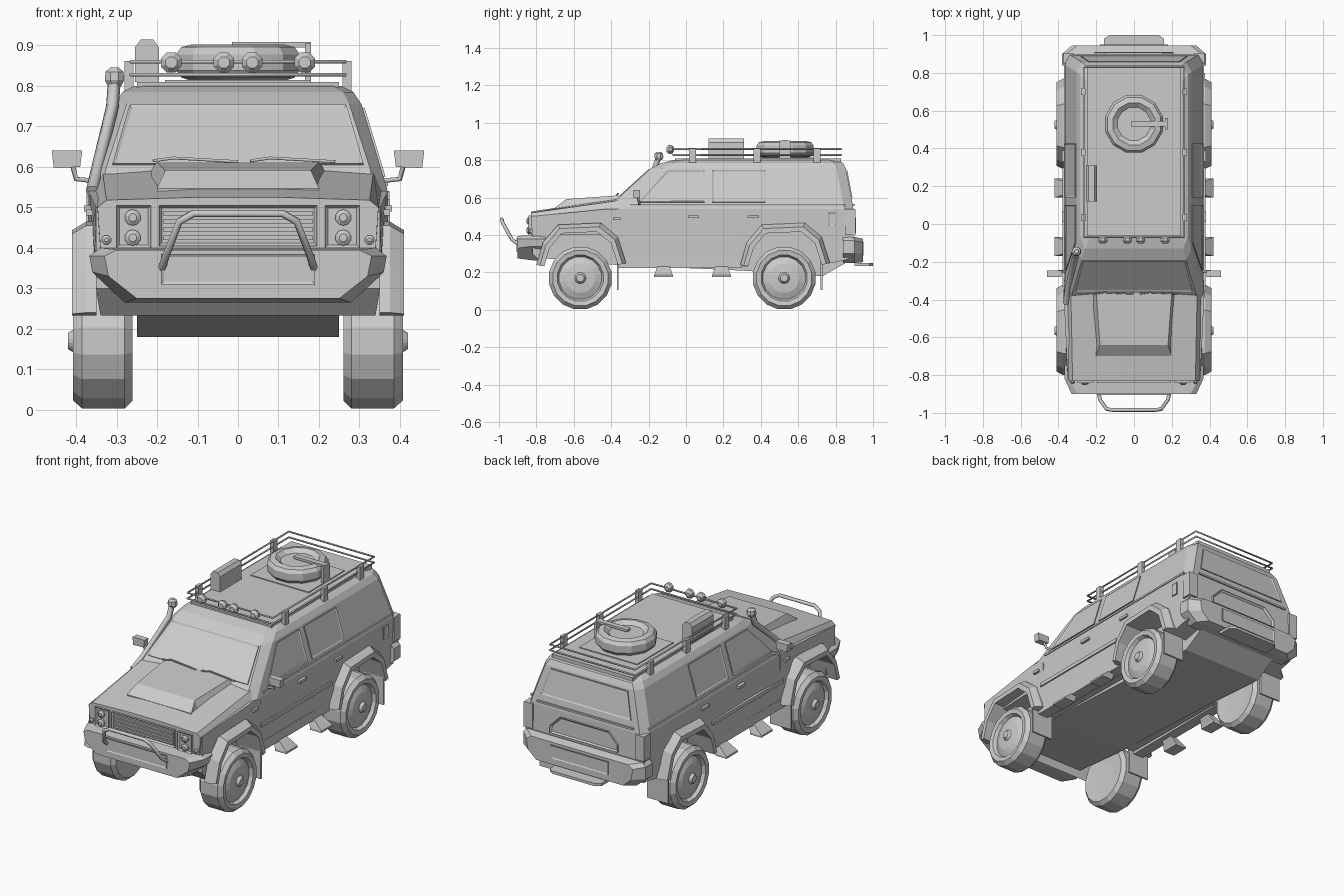
import bpy, bmesh, math
from mathutils import Vector

default = bpy.data.objects.get("Cube")
if default:
    bpy.data.objects.remove(default, do_unlink=True)


# ---------- helpers ----------
def finish(name, bm, mirror=False):
    bmesh.ops.recalc_face_normals(bm, faces=bm.faces[:])
    mesh = bpy.data.meshes.new(name)
    bm.to_mesh(mesh)
    bm.free()
    obj = bpy.data.objects.new(name, mesh)
    bpy.context.collection.objects.link(obj)
    if mirror:
        mod = obj.modifiers.new("Mirror", 'MIRROR')
        mod.use_mirror_merge = False
    return obj


def loft(name, rings, mirror=False, cap=True, wrap=False):
    """Skin a row of closed rings that share one point count."""
    bm = bmesh.new()
    rows = [[bm.verts.new(p) for p in ring] for ring in rings]
    pairs = list(zip(rows, rows[1:]))
    if wrap:
        pairs.append((rows[-1], rows[0]))
    for low, high in pairs:
        for i in range(len(low)):
            j = (i + 1) % len(low)
            bm.faces.new((low[i], low[j], high[j], high[i]))
    if cap and not wrap:
        bm.faces.new(rows[0])
        bm.faces.new(rows[-1])
    return finish(name, bm, mirror)


def sym(half):
    return half + [(-x, v) for x, v in reversed(half)]


def along_y(name, sections):
    return loft(name, [[(x, y, z) for x, z in sym(half)] for y, half in sections])


def box(name, x, y, z, mirror=False):
    ring = lambda h: [(x[0], y[0], h), (x[1], y[0], h), (x[1], y[1], h), (x[0], y[1], h)]
    return loft(name, [ring(z[0]), ring(z[1])], mirror)


def lathe(name, profile, center, axis, segments, mirror=False):
    """Turn (height, radius) points around an axis."""
    turn = Vector((0, 0, 1)).rotation_difference(Vector(axis))
    rings = []
    for h, r in profile:
        angles = [math.tau * (i + .5) / segments for i in range(segments)]
        rings.append([Vector(center) + turn @ Vector((r * math.cos(a), r * math.sin(a), h))
                      for a in angles])
    return loft(name, rings, mirror)


def panel(name, points, outward, mirror=False, lift=.005, border=.01, sink=.004):
    """Thin plate with a raised border."""
    points = [Vector(p) for p in points]
    n = (points[1] - points[0]).cross(points[2] - points[0]).normalized()
    if n.dot(Vector(outward)) < 0:
        points.reverse()
        n = -n
    bm = bmesh.new()
    back = [bm.verts.new(p - n * .01) for p in points]
    front = [bm.verts.new(p + n * lift) for p in points]
    for i in range(len(points)):
        j = (i + 1) % len(points)
        bm.faces.new((back[i], back[j], front[j], front[i]))
    bm.faces.new(back[::-1])
    face = bm.faces.new(front)
    bm.normal_update()
    bmesh.ops.inset_region(bm, faces=[face], thickness=border, depth=-sink)
    return finish(name, bm, mirror)


def tube(name, points, radius, cyclic=False):
    curve = bpy.data.curves.new(name, 'CURVE')
    curve.dimensions = '3D'
    curve.bevel_depth = radius
    curve.bevel_resolution = 1
    curve.use_fill_caps = True
    spline = curve.splines.new('POLY')
    spline.points.add(len(points) - 1)
    for point, co in zip(spline.points, points):
        point.co = (*co, 1)
    spline.use_cyclic_u = cyclic
    obj = bpy.data.objects.new(name, curve)
    bpy.context.collection.objects.link(obj)
    return obj


AXLES = {"front": -.565, "rear": .525}
ARCH = [(-.235, .24), (-.2, .36), (-.12, .455), (.11, .465), (.2, .39), (.245, .25)]


def arch(axle, scale):
    return [(axle + y * scale, .2 + (z - .2) * scale) for y, z in ARCH]


# ---------- lower body with wheel openings ----------
side = [(-.82, .5), (-.82, .3), *arch(AXLES["front"], .82), *arch(AXLES["rear"], .82),
        (.87, .27), (.9, .4), (.895, .54), (-.42, .54)]


def half_width(y, z):
    return .37 - .06 * max(0, -.5 - y) - (.015 if z < .3 else 0)


loft("lower_body", [[(s * half_width(y, z), y, z) for y, z in side] for s in (-1, 1)])
floor = [(-.8, .45), (-.8, .28), (-.37, .24), (.3, .21), (.73, .18), (.87, .26), (.87, .45)]
loft("underbody", [[(x, y, z) for y, z in floor] for x in (-.25, .25)])

# ---------- cabin: height, front, back, front half width, half width ----------
cabin = [(.54, -.42, .895, .34, .37), (.6, -.36, .885, .325, .352),
         (.755, -.19, .855, .275, .305), (.785, -.13, .84, .26, .285), (.8, -.07, .81, .23, .255)]
rings = []
for z, front, back, xf, x in cabin:
    half = [(xf, front), (x, front + .06), (x, back - .05), (x - .03, back)]
    rings.append([(px, py, z) for px, py in sym(half)])
loft("cabin", rings)

# ---------- hood and scoop ----------
along_y("hood", [(-.83, [(.34, .4), (.347, .5), (.325, .518), (.1, .525)]),
                 (-.32, [(.36, .4), (.365, .53), (.335, .59), (.1, .605)])])
along_y("hood_scoop", [(-.7, [(.2, .53), (.2, .547)]), (-.64, [(.2, .54), (.18, .592)]),
                       (-.36, [(.23, .57), (.2, .612)])])

# ---------- glass ----------
def on_side(points):
    return [(.37 - .303 * (z - .54), y, z) for y, z in points]


panel("front_window", on_side([(-.25, .575), (-.1, .745), (.1, .745), (.1, .575)]), (1, 0, 0), True)
panel("rear_side_window", on_side([(.14, .575), (.14, .745), (.425, .745), (.425, .575)]),
      (1, 0, 0), True)
panel("windshield", [(-.31, -.355, .605), (.31, -.355, .605), (.268, -.195, .75),
                     (-.268, -.195, .75)], (0, -1, 0))
panel("tailgate_window", [(-.28, .885, .6), (.28, .885, .6), (.24, .857, .745),
                          (-.24, .857, .745)], (0, 1, 0))
for x in (-.16, .08):
    tube("wiper", [(x - .05, -.37, .615), (x, -.362, .622), (x + .16, -.37, .613)], .004)

# ---------- side trim ----------
box("side_moulding", (.36, .378), (-.33, .3), (.375, .395), True)
box("belt_trim", (.35, .371), (-.3, .85), (.553, .563), True)
box("sill", (.3, .362), (-.36, .3), (.225, .28), True)
for y in (.04, .36):
    box("door_handle", (.36, .38), (y - .03, y + .03), (.49, .505), True)
panel("fuel_flap", [(.37, .76, .45), (.37, .8, .45), (.37, .8, .52), (.37, .76, .52)], (1, 0, 0))
box("side_marker", (.35, .375), (-.39, -.35), (.48, .495), True)

# ---------- wheels, flares and flaps ----------
wheel = [(-.07, .08), (-.075, .15), (-.055, .17), (.05, .17), (.072, .15), (.068, .125),
         (.05, .115), (.065, .08), (.07, .03), (.085, .02), (.085, .01)]
for place, y in AXLES.items():
    lathe(place + "_wheel", wheel, (.335, y, .17), (1, 0, 0), 16, True)
    rims = [(.35, 1), (.375, 1), (.41, .92), (.41, .82), (.35, .82)]
    strips = [[(x, py, pz) for py, pz in arch(y, s)] for x, s in rims]
    loft(place + "_fender_flare", list(zip(*strips)), True)
    box(place + "_mud_flap", (.27, .4), (y + .195, y + .205), (.105, .3), True)
for y in (-.12, .19):
    ring = lambda x0, x1, w, z: [(x0, y - w, z), (x1, y - w, z), (x1, y + w, z), (x0, y + w, z)]
    loft("side_step", [ring(.35, .42, .05, .175), ring(.35, .42, .05, .185),
                       ring(.32, .35, .03, .24)], True)

# ---------- front end ----------
wide = [(.28, .265), (.36, .34), (.367, .38), (.34, .4)]
slim = [(.25, .275), (.32, .33), (.33, .38), (.3, .395)]
along_y("front_bumper", [(-.75, wide), (-.82, wide), (-.9, slim)])
panel("bumper_plate", [(-.19, -.9, .31), (.19, -.9, .31), (.19, -.9, .385), (-.19, -.9, .385)],
      (0, -1, 0))
panel("grille", [(-.195, -.83, .405), (.195, -.83, .405), (.195, -.83, .505), (-.195, -.83, .505)],
      (0, -1, 0), lift=.012, sink=.01)
for i in range(4):
    box("grille_slat", (-.185, .185), (-.842, -.82), (.42 + i * .02, .43 + i * .02))
panel("headlight_frame", [(.215, -.83, .4), (.3, -.83, .4), (.3, -.83, .505), (.215, -.83, .505)],
      (0, -1, 0), True, lift=.012, sink=.008)
for z in (.425, .475):
    lathe("headlight", [(0, .02), (.015, .02), (.022, .01)], (.26, -.83, z), (0, -1, 0), 10, True)
lathe("indicator", [(0, .012), (.01, .012), (.015, .005)], (.325, -.83, .42), (0, -1, 0), 8, True)
bar = [(-.19, -.88, .34), (-.18, -.93, .375), (-.145, -.98, .465), (-.11, -.985, .485)]
tube("bull_bar", bar + [(-x, y, z) for x, y, z in reversed(bar)], .01)

# ---------- mirrors and snorkel ----------
loft("wing_mirror", [[(x, y, z) for x, z in [(.39, .6), (.455, .597), (.46, .64), (.385, .64)]]
                     for y in (-.28, -.245)], True)
for s in (-1, 1):
    tube("mirror_stalk", [(s * .35, -.25, .565), (s * .4, -.25, .57), (s * .41, -.26, .61)], .007)
tube("snorkel_pipe", [(-.36, -.42, .54), (-.35, -.34, .585), (-.31, -.17, .75),
                      (-.305, -.145, .82)], .016)
lathe("snorkel_head", [(0, .018), (.015, .026), (.035, .024), (.045, .012)],
      (-.305, -.145, .8), (0, 0, 1), 8)

# ---------- rear end ----------
wide = [(.32, .25), (.38, .3), (.38, .37), (.36, .39)]
slim = [(.27, .255), (.32, .3), (.33, .36), (.3, .38)]
along_y("rear_bumper", [(.84, wide), (.9, wide), (.945, slim)])
panel("rear_bumper_plate", [(-.18, .945, .29), (.18, .945, .29), (.18, .945, .365),
                            (-.18, .945, .365)], (0, 1, 0))
step = [(.16, .9), (.16, .98), (.13, 1)]
loft("rear_step", [[(x, y, z) for x, y in sym(step)] for z in (.235, .25)])
box("tail_light", (.32, .374), (.85, .906), (.4, .54), True)
panel("plate_recess", [(-.21, .898, .41), (.21, .898, .41), (.21, .897, .45), (.15, .895, .51),
                       (-.15, .895, .51), (-.21, .897, .45)], (0, 1, 0), lift=.012, sink=.01)
box("tailgate_trim", (-.3, .3), (.87, .9), (.555, .565))

# ---------- roof rack and load ----------
box("roof_panel", (-.25, .25), (-.06, .83), (.79, .81))
for z in (.828, .86):
    tube("rack_rail", [(-.265, -.07, z), (.265, -.07, z), (.265, .83, z), (-.265, .83, z)], .005, True)
for y in (.035, .38, .7):
    box("rack_bracket", (.258, .28), (y - .018, y + .018), (.77, .862), True)
for x in (-.165, -.035, .035, .165):
    lathe("roof_light", [(0, .012), (.01, .025), (.025, .027), (.038, .015)],
          (x, -.065, .858), (0, -1, 0), 8)
box("spare_base", (-.18, .18), (.37, .69), (.8, .815))
lathe("spare_wheel", [(0, .12), (.008, .145), (.025, .158), (.065, .158), (.083, .145),
                      (.09, .115), (.07, .09), (.07, .02)], (0, .53, .813), (0, 0, 1), 12)
box("spare_strap", (-.015, .18), (.515, .545), (.895, .908))
box("strap_latch", (.165, .18), (.5, .56), (.81, .905))
case = [(-.255, .81), (-.195, .81), (-.195, .895), (-.21, .915), (-.24, .915), (-.255, .895)]
loft("storage_case", [[(x, y, z) for x, z in case] for y in (.12, .31)])
